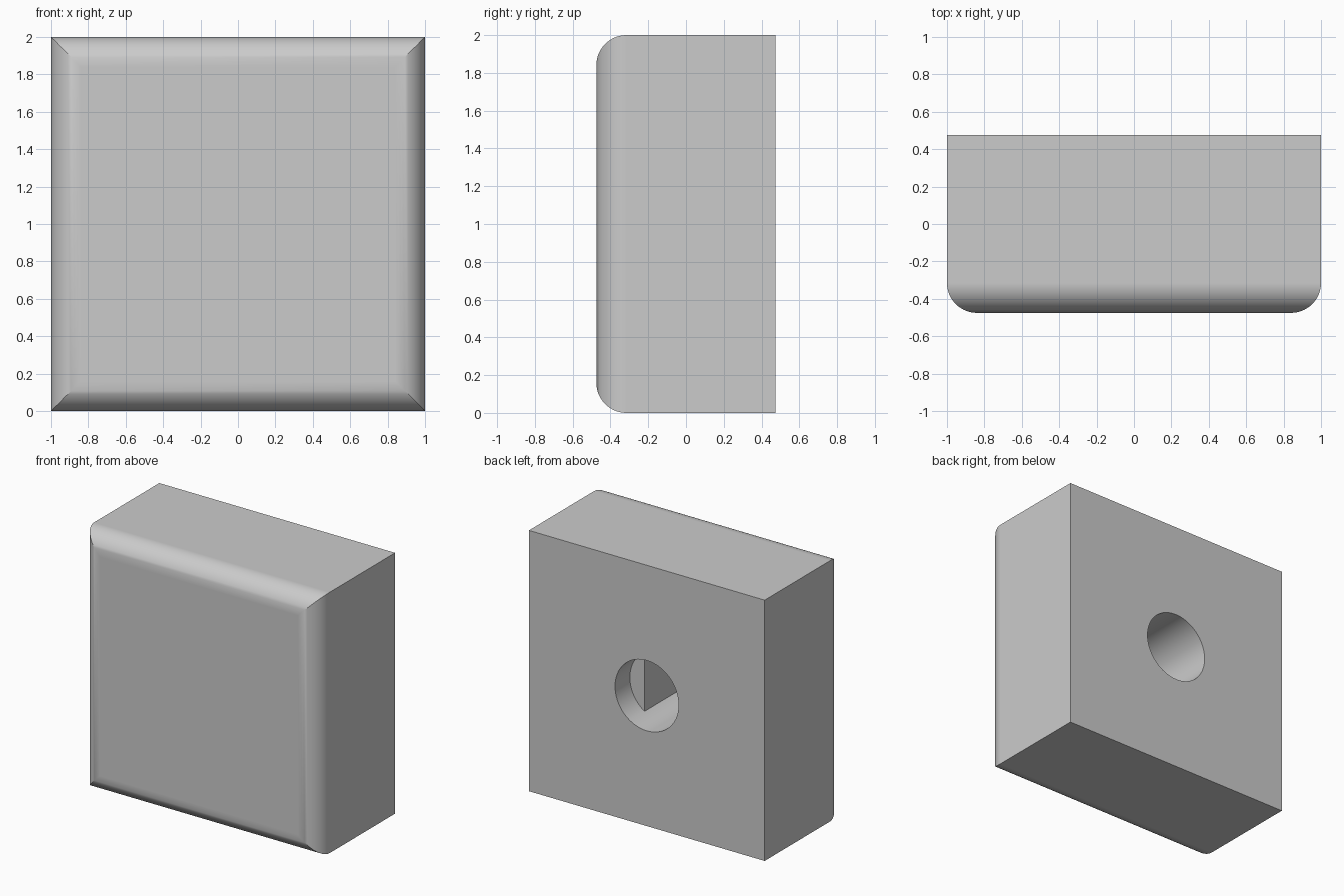
import bpy, bmesh, math

if "Cube" in bpy.data.objects:
    bpy.data.objects.remove(bpy.data.objects["Cube"])

HALF, DEPTH, R, SEG = 1.0, 0.95, 0.16, 14
BACK, FRONT = DEPTH / 2, -DEPTH / 2
HOLE_R, HOLE_DEPTH, FLAT_X, STEP = 0.27, 0.78, 0.145, 0.18


def activate(ob):
    bpy.ops.object.select_all(action='DESELECT')
    ob.select_set(True)
    bpy.context.view_layer.objects.active = ob


def cut(target, tool):
    mod = target.modifiers.new("cut", 'BOOLEAN')
    mod.operation, mod.solver, mod.object = 'DIFFERENCE', 'EXACT', tool
    activate(target)
    bpy.ops.object.modifier_apply(modifier=mod.name)
    bpy.data.objects.remove(tool, do_unlink=True)


# Block: square sections stacked from back to front, inset along a quarter arc
sections = [(BACK, HALF)]
for i in range(SEG + 1):
    a = math.pi / 2 * i / SEG
    sections.append((FRONT + R - R * math.sin(a), HALF - R + R * math.cos(a)))
bm = bmesh.new()
rings = [[bm.verts.new((sx * h, y, 1 + sz * h))
          for sx, sz in ((-1, -1), (1, -1), (1, 1), (-1, 1))] for y, h in sections]
for a, b in zip(rings, rings[1:]):
    for k in range(4):
        n = (k + 1) % 4
        bm.faces.new((a[k], a[n], b[n], b[k]))
bm.faces.new(rings[0])
bm.faces.new(rings[-1])
bmesh.ops.recalc_face_normals(bm, faces=bm.faces)
mesh = bpy.data.meshes.new("knob_block")
bm.to_mesh(mesh)
bm.free()
block = bpy.data.objects.new("knob_block", mesh)
bpy.context.collection.objects.link(block)

# Shaft hole: round at the mouth, D-shaped further in
y0, y1 = BACK - HOLE_DEPTH, BACK + 0.1
bpy.ops.mesh.primitive_cylinder_add(vertices=64, radius=HOLE_R, depth=y1 - y0,
                                    location=(0, (y0 + y1) / 2, 1),
                                    rotation=(math.pi / 2, 0, 0))
shaft = bpy.context.object
shaft.name = "shaft_hole_cutter"
shaft.hide_render = True

# Flat of the D, taken off the deep part of the cutter
bpy.ops.mesh.primitive_cube_add(size=1, location=(FLAT_X + 0.5, BACK - STEP - 0.5, 1))
flat = bpy.context.object
flat.name = "shaft_flat_cutter"
flat.hide_render = True
cut(shaft, flat)
cut(block, shaft)

# Smooth rounding and bore, crisp flats
activate(block)
bpy.ops.object.shade_smooth_by_angle(angle=math.radians(30))
wn = block.modifiers.new("flat_normals", 'WEIGHTED_NORMAL')
wn.keep_sharp = True
